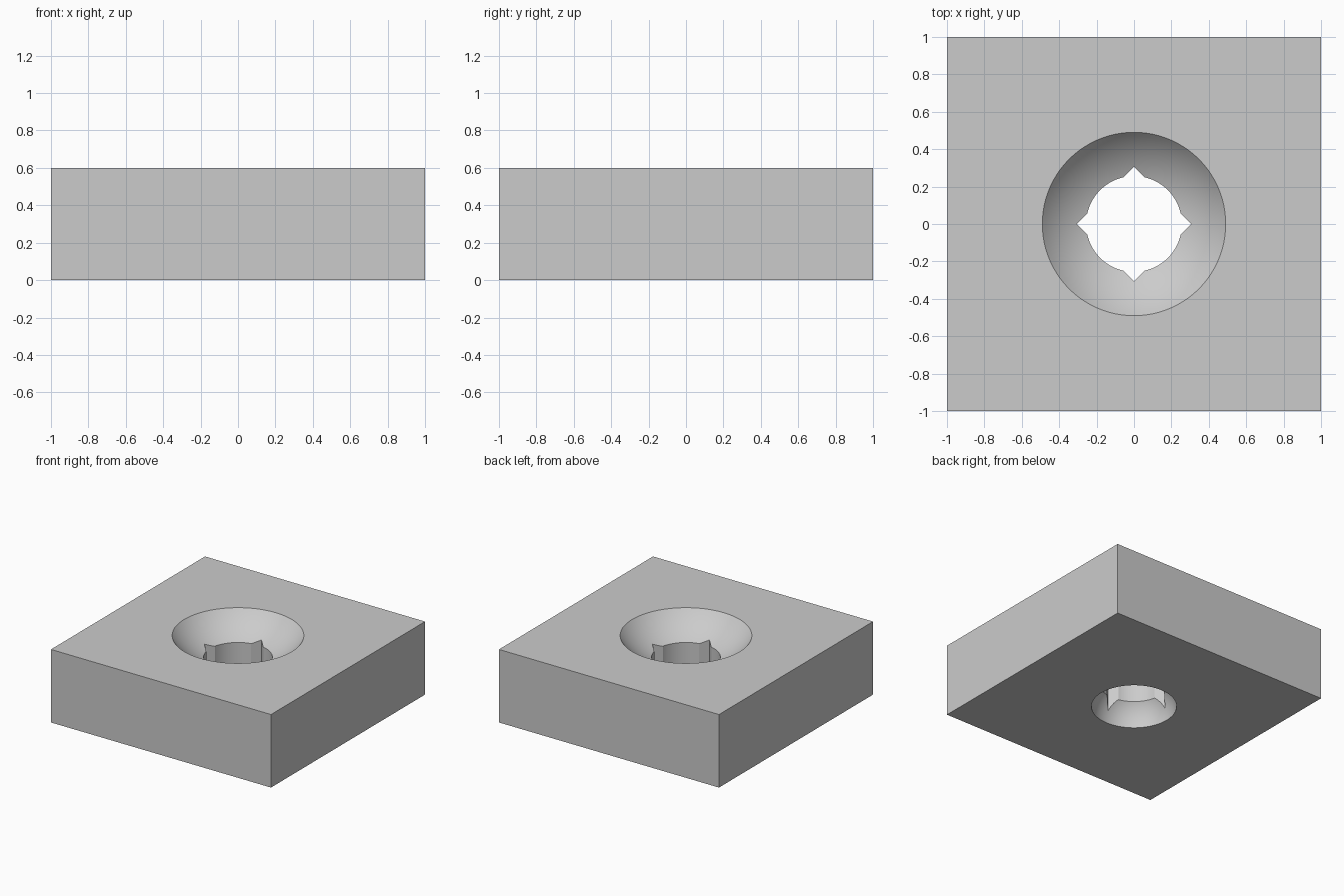
import bpy
import math

if "Cube" in bpy.data.objects:
    bpy.data.objects.remove(bpy.data.objects["Cube"], do_unlink=True)

SEGMENTS = 96
HEIGHT = 0.6

# Single grey finish
grey = bpy.data.materials.new("plain grey")
grey.use_nodes = True
colour = (0.6, 0.6, 0.6, 1)
grey.diffuse_color = colour
grey.node_tree.nodes["Principled BSDF"].inputs["Base Color"].default_value = colour


def finish(name):
    obj = bpy.context.object
    obj.name = name
    obj.data.materials.append(grey)
    return obj


def cutter(name):
    obj = finish(name)
    obj.hide_render = True
    return obj


# Square block
bpy.ops.mesh.primitive_cube_add(size=2, location=(0, 0, HEIGHT / 2))
block = finish("block")
block.scale.z = HEIGHT / 2
bpy.ops.object.transform_apply(location=True, scale=True)

# Round through hole
bpy.ops.mesh.primitive_cylinder_add(vertices=SEGMENTS, radius=0.256, depth=2,
                                    location=(0, 0, HEIGHT / 2))
cutters = [cutter("bore_cutter")]

# Square through hole whose corners form four notches
bpy.ops.mesh.primitive_cylinder_add(vertices=4, radius=0.305, depth=2.1,
                                    location=(0, 0, HEIGHT / 2))
cutters.append(cutter("notch_cutter"))

# Spherical dish in the top
bpy.ops.mesh.primitive_uv_sphere_add(segments=SEGMENTS, ring_count=64,
                                     radius=0.637, location=(0, 0, 1.0065))
cutters.append(cutter("dish_cutter"))

# Spherical recess in the underside
bpy.ops.mesh.primitive_uv_sphere_add(segments=SEGMENTS, ring_count=64,
                                     radius=0.321, location=(0, 0, -0.003))
cutters.append(cutter("underside_cutter"))

# Cut the openings
bpy.ops.object.select_all(action="DESELECT")
block.select_set(True)
bpy.context.view_layer.objects.active = block
for tool in cutters:
    cut = block.modifiers.new(tool.name, "BOOLEAN")
    cut.operation = "DIFFERENCE"
    cut.solver = "EXACT"
    cut.object = tool
    bpy.ops.object.modifier_apply(modifier=cut.name)
for tool in cutters:
    bpy.data.objects.remove(tool, do_unlink=True)

bpy.ops.object.shade_smooth_by_angle(angle=math.radians(15))
